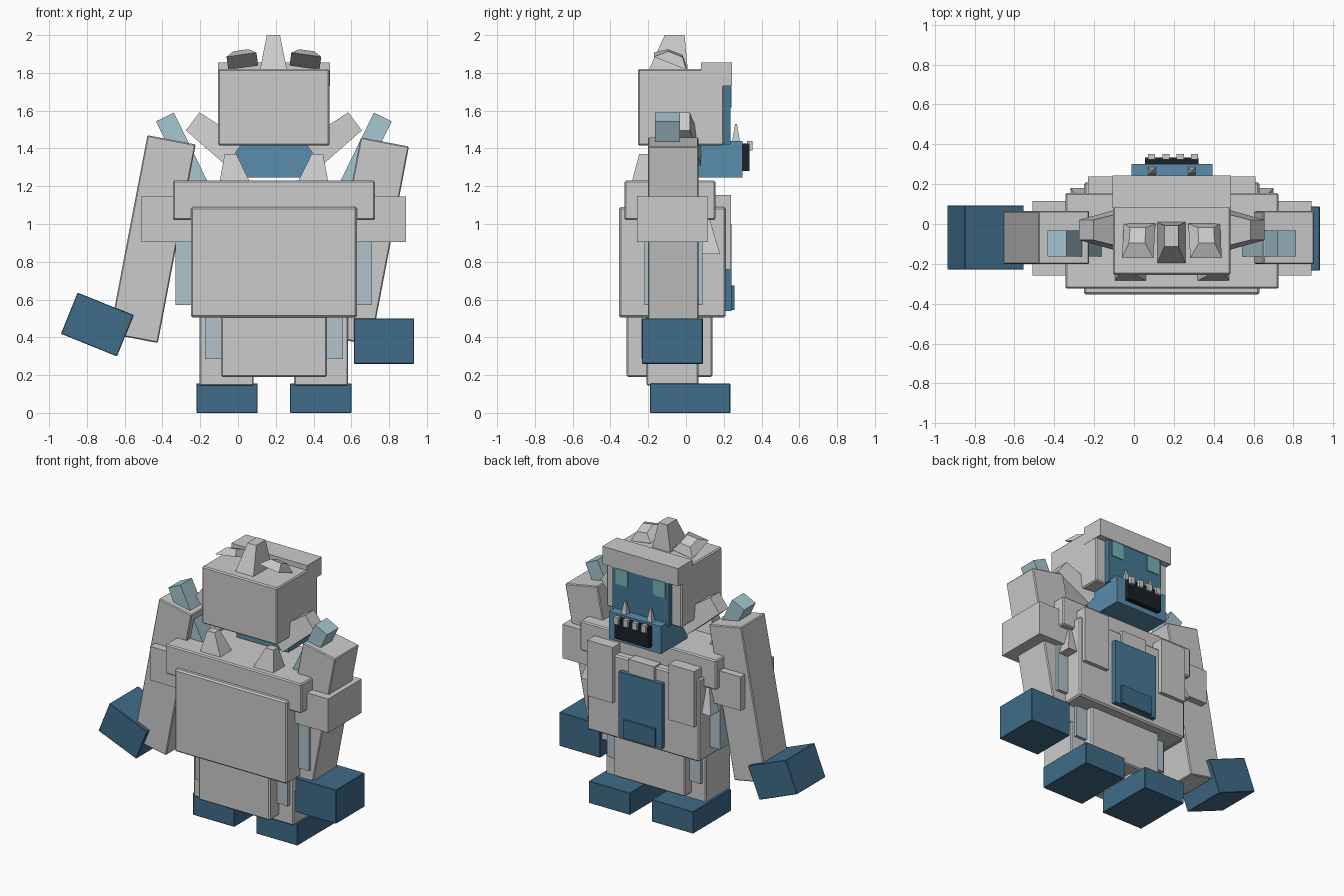
import bpy, bmesh
from math import radians
from mathutils import Matrix, Vector, Euler

if "Cube" in bpy.data.objects:
    bpy.data.objects.remove(bpy.data.objects["Cube"])

CX = 0.19  # body symmetry plane


def mat(name, r, g, b):
    m = bpy.data.materials.new(name)
    m.diffuse_color = (r, g, b, 1)
    m.use_nodes = True
    m.node_tree.nodes["Principled BSDF"].inputs["Base Color"].default_value = m.diffuse_color
    return m


DARK = mat("dark_blue", 0.05, 0.15, 0.25)
BLUE = mat("blue", 0.10, 0.27, 0.42)
FACE = mat("face_blue", 0.06, 0.19, 0.30)
ICE = mat("ice", 0.38, 0.57, 0.64)
FROST = mat("frost", 0.44, 0.54, 0.60)
EYE = mat("eye_teal", 0.18, 0.45, 0.47)
BLACK = mat("mouth_black", 0.01, 0.015, 0.02)


def solid(name, c, size, m=None, rot=(0, 0, 0), taper=(1, 1), shift=(0, 0), bevel=0):
    """Box at centre c; taper scales and shift moves its top face."""
    bm = bmesh.new()
    bmesh.ops.create_cube(bm, size=1)
    for v in bm.verts:
        top = v.co.z > 0
        v.co = Vector((v.co.x * size[0], v.co.y * size[1], v.co.z * size[2]))
        if top:
            v.co.x = v.co.x * taper[0] + shift[0]
            v.co.y = v.co.y * taper[1] + shift[1]
    if bevel:
        bmesh.ops.bevel(bm, geom=bm.edges[:], offset=bevel, segments=1, affect='EDGES')
    r = Euler([radians(a) for a in rot]).to_matrix().to_4x4()
    bm.transform(Matrix.Translation(c) @ r)
    me = bpy.data.meshes.new(name)
    bm.to_mesh(me)
    bm.free()
    ob = bpy.data.objects.new(name, me)
    bpy.context.collection.objects.link(ob)
    if m:
        me.materials.append(m)
    return ob


def box(name, x, y, z, m=None, bevel=0, **k):
    lo, hi = zip(x, y, z)
    solid(name, [(a + b) / 2 for a, b in zip(lo, hi)], [b - a for a, b in zip(lo, hi)],
          m, bevel=bevel, **k)


def pair(name, c, size, m=None, rot=(0, 0, 0), shift=(0, 0), **k):
    """Left part and its reflection across the body plane."""
    solid("left_" + name, c, size, m, rot, shift=shift, **k)
    solid("right_" + name, (2 * CX - c[0], c[1], c[2]), size, m,
          (rot[0], -rot[1], -rot[2]), shift=(-shift[0], shift[1]), **k)


# Torso
box("torso", (-.25, .63), (-.355, .21), (.505, 1.09), bevel=.01)
box("shoulder_slab", (-.345, .725), (-.325, .155), (1.02, 1.23), bevel=.008)
box("waist", (-.09, .47), (-.315, .14), (.19, .52), bevel=.008)
box("torso_side_panel", (-.33, .71), (-.22, .088), (.57, .97), FROST)
box("hip_side_panel", (-.175, .555), (-.235, .088), (.285, .51), FROST)
pair("shoulder_pad", (-.36, -.072, 1.025), (.3, .375, .24))
pair("chest_plate", (-.13, .195, .957), (.2, .085, .395))
box("collar_plate", (.09, .29), (.15, .228), (.98, 1.1))
box("belly", (.02, .36), (.18, .242), (.54, 1.0), FACE)
box("belly_patch", (.065, .315), (.22, .257), (.545, .675), DARK)
pair("rib_tuft", (-.27, .115, .935), (.1, .13, .19), taper=(.4, .3), shift=(.02, -.01))
pair("back_spike", (-.015, -.22, 1.29), (.17, .14, .16), taper=(.36, .4), shift=(-.025, 0))

# Legs and feet
pair("leg", (-.06, -.072, .33), (.285, .275, .37), bevel=.006)
pair("foot", (-.058, .022, .078), (.325, .425, .156), DARK, bevel=.003)

# Arms swing to the same side
for side, x, z in (("left", -.452, .92), ("right", .677, .909)):
    solid(side + "_arm", (x, -.068, z), (.26, .268, 1.07), rot=(0, 10.8, 0), bevel=.006)
solid("left_hand", (-.745, -.067, .468), (.32, .322, .235), DARK, rot=(0, 22, 0), bevel=.003)
solid("right_hand", (.773, -.072, .38), (.32, .322, .24), DARK, bevel=.003)

# Shoulder ice and neck horns
pair("shoulder_crystal", (-.277, -.098, 1.342), (.105, .13, .5), ICE, rot=(0, -26, 0))
pair("neck_horn", (-.128, -.03, 1.459), (.16, .22, .28), rot=(0, -53, 0), taper=(.75, .46))

# Head
box("head", (-.105, .485), (-.255, .2), (1.415, 1.82), bevel=.008)
box("brow", (-.107, .487), (.08, .243), (1.73, 1.855))
box("face", (-.03, .41), (.15, .236), (1.42, 1.74), FACE)
pair("eye", (.042, .235, 1.672), (.095, .014, .11), EYE)
box("jaw", (-.013, .395), (0, .3), (1.245, 1.44), BLUE)
box("mouth", (.055, .325), (.298, .335), (1.28, 1.425), BLACK)
for i in range(4):
    solid(f"tooth_{i + 1}", (.088 + .072 * i, .338, 1.415), (.036, .028, .05))
pair("fang", (.09, .265, 1.485), (.04, .04, .09), taper=(.25, .25))
box("crest_horn", (.115, .26), (-.2, .01), (1.81, 2.0), taper=(.48, .5), shift=(0, .035))
pair("ear", (.02, -.075, 1.885), (.16, .185, .05), rot=(-22, -8, 0),
     taper=(.5, .45), shift=(0, .01))
